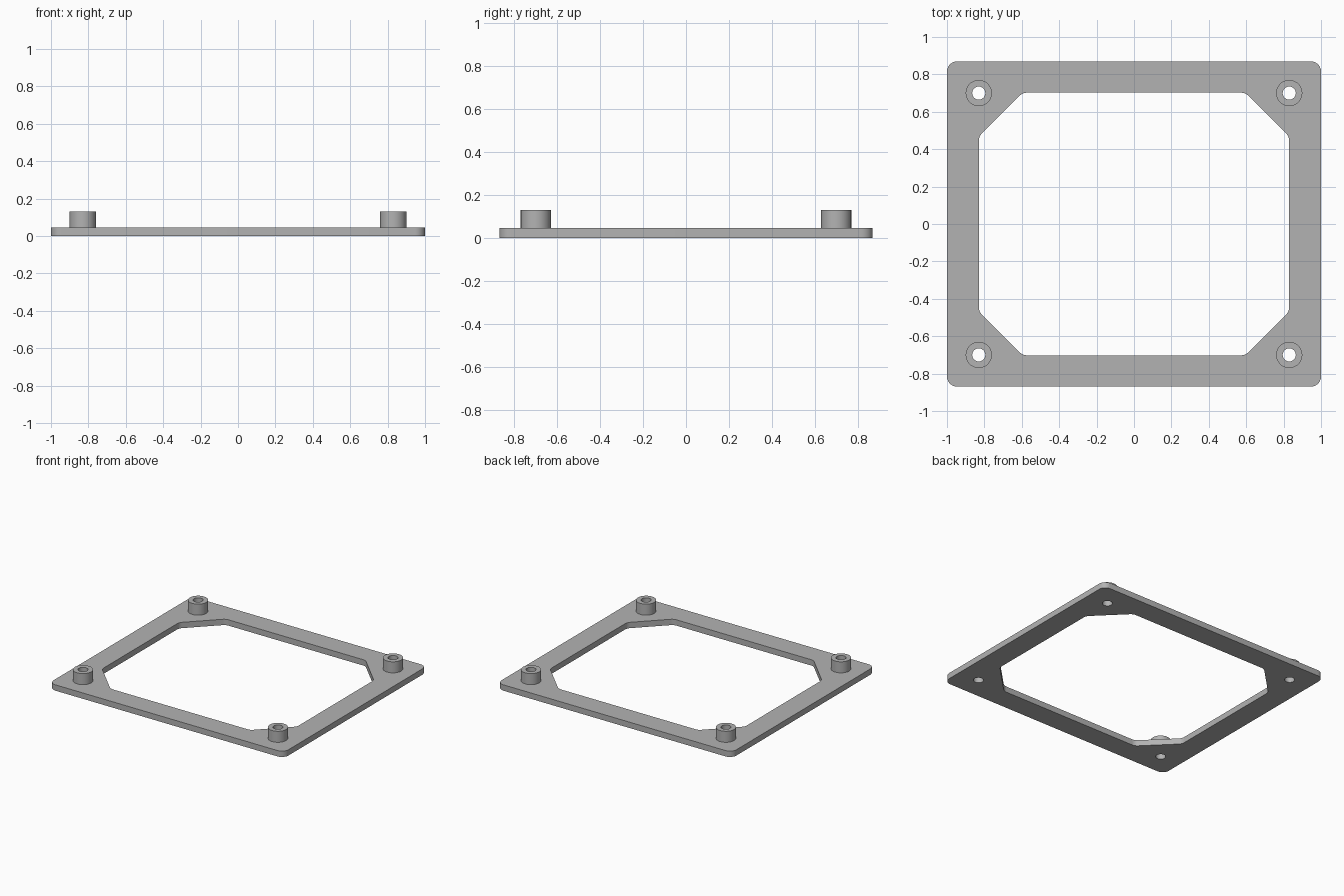
import bpy
import bmesh
from math import cos, sin, tan, tau
from mathutils import Vector

if "Cube" in bpy.data.objects:
    bpy.data.objects.remove(bpy.data.objects["Cube"], do_unlink=True)

THICK, TOP = 0.045, 0.13
HALF_X, HALF_Y = 1.0, 0.87
OPEN_X, OPEN_Y, CHAMFER = 0.83, 0.702, 0.235
POST_X, POST_Y, POST_R, HOLE_R = 0.83, 0.70, 0.07, 0.035
FILLET = 0.055

grey = bpy.data.materials.new("plain grey")
grey.use_nodes = True
colour = (0.45, 0.45, 0.45, 1)
grey.diffuse_color = colour
grey.node_tree.nodes["Principled BSDF"].inputs["Base Color"].default_value = colour


def circle(x, y, r, n=40):
    return [Vector((x + r * cos(tau * i / n), y + r * sin(tau * i / n))) for i in range(n)]


def rounded(corners, r, steps=7):
    """Round every corner of a convex counter-clockwise outline."""
    points = []
    for i, c in enumerate(corners):
        before = (c - corners[i - 1]).normalized()
        after = (corners[(i + 1) % len(corners)] - c).normalized()
        turn = before.angle(after)
        start = c - before * r * tan(turn / 2)
        centre = start + Vector((-before.y, before.x)) * r
        for k in range(steps + 1):
            a = turn * k / steps
            arm = start - centre
            points.append(centre + Vector((arm.x * cos(a) - arm.y * sin(a),
                                           arm.x * sin(a) + arm.y * cos(a))))
    return points


def solid(name, loops, z0, z1):
    """Fill an outline with holes and extrude it upward."""
    bm = bmesh.new()
    edges = []
    for loop in loops:
        vs = [bm.verts.new((p.x, p.y, z0)) for p in loop]
        edges += [bm.edges.new((vs[i - 1], vs[i])) for i in range(len(vs))]
    bmesh.ops.triangle_fill(bm, edges=edges, use_beauty=True, normal=(0, 0, 1))
    out = bmesh.ops.extrude_face_region(bm, geom=bm.faces[:], use_keep_orig=True)
    top = [g for g in out["geom"] if isinstance(g, bmesh.types.BMVert)]
    bmesh.ops.translate(bm, verts=top, vec=(0, 0, z1 - z0))
    bmesh.ops.recalc_face_normals(bm, faces=bm.faces[:])
    mesh = bpy.data.meshes.new(name)
    bm.to_mesh(mesh)
    bm.free()
    mesh.materials.append(grey)
    obj = bpy.data.objects.new(name, mesh)
    bpy.context.collection.objects.link(obj)
    bpy.ops.object.select_all(action="DESELECT")
    obj.select_set(True)
    bpy.context.view_layer.objects.active = obj
    bpy.ops.object.shade_smooth_by_angle(angle=0.5)
    return obj


# Corner positions shared by the screw holes and the standoffs
sides = {"front_right": (-1, -1), "front_left": (1, -1),
         "back_left": (1, 1), "back_right": (-1, 1)}
posts = {n: (sx * POST_X, sy * POST_Y) for n, (sx, sy) in sides.items()}

# Flat frame with rounded corners, chamfered opening and four holes
outer = [Vector((sx * HALF_X, sy * HALF_Y)) for sx, sy in sides.values()]
opening = []
for sx, sy in sides.values():
    cut = [Vector((sx * OPEN_X, sy * (OPEN_Y - CHAMFER))),
           Vector((sx * (OPEN_X - CHAMFER), sy * OPEN_Y))]
    opening += cut if sx * sy > 0 else cut[::-1]
holes = [circle(x, y, HOLE_R) for x, y in posts.values()]
solid("frame_plate", [rounded(outer, FILLET), rounded(opening, FILLET)] + holes, 0, THICK)

# Hollow standoffs on the corners
for name, (x, y) in posts.items():
    solid(name + "_standoff", [circle(x, y, POST_R), circle(x, y, HOLE_R)], THICK, TOP)
